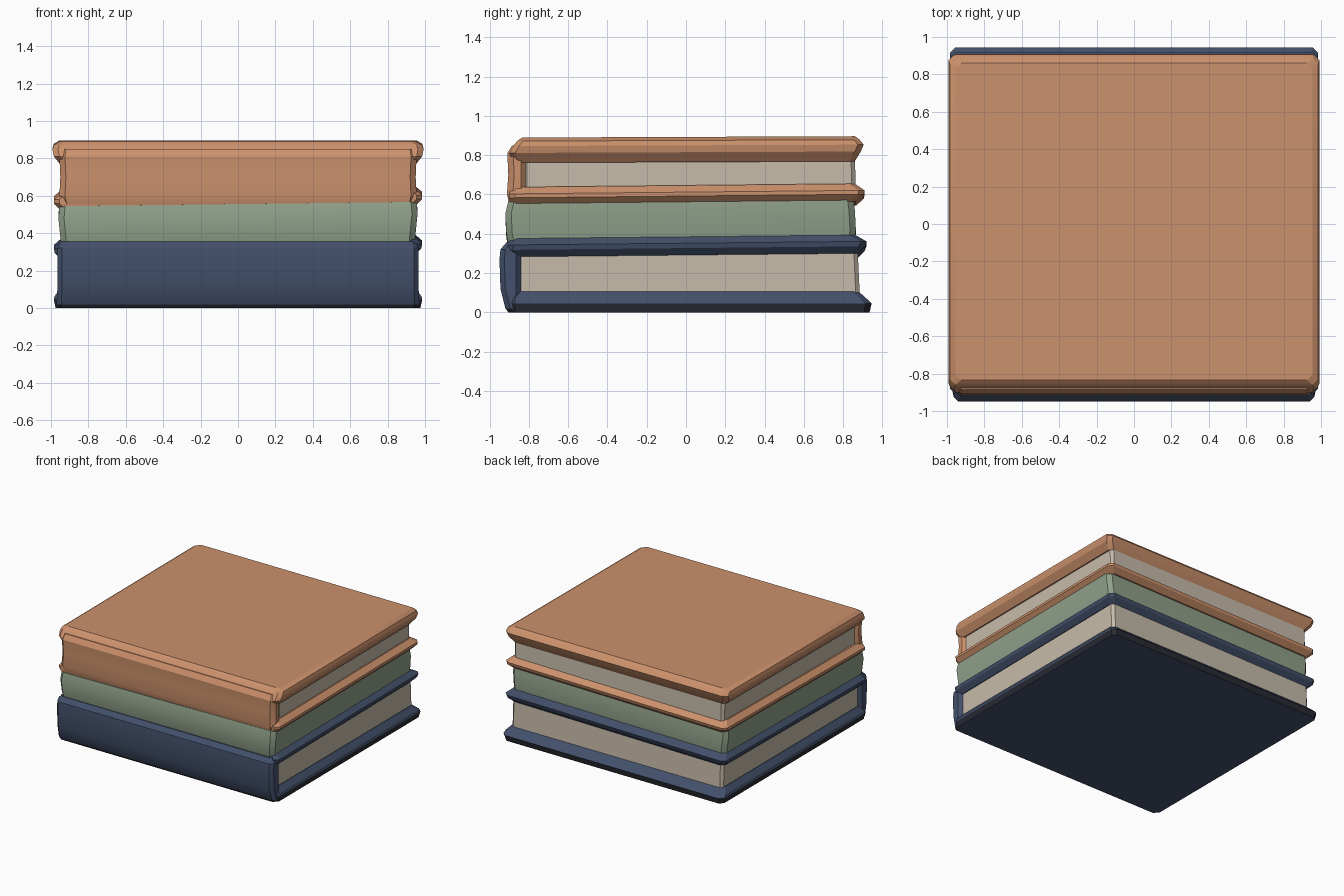
import bpy, bmesh

cube = bpy.data.objects.get("Cube")
if cube:
    bpy.data.objects.remove(cube, do_unlink=True)


def srgb(r, g, b):
    def lin(c):
        c /= 255
        return c / 12.92 if c <= 0.04045 else ((c + 0.055) / 1.055) ** 2.4
    return (lin(r), lin(g), lin(b), 1)


def material(name, color):
    m = bpy.data.materials.new(name)
    m.use_nodes = True
    m.diffuse_color = color
    bsdf = next(n for n in m.node_tree.nodes if n.type == 'BSDF_PRINCIPLED')
    bsdf.inputs["Base Color"].default_value = color
    bsdf.inputs["Roughness"].default_value = 0.8
    return m


orange = material("terracotta orange", srgb(204, 145, 108))
green = material("sage green", srgb(144, 160, 138))
navy = material("navy blue", srgb(67, 80, 107))
dark = material("dark ink", srgb(42, 43, 52))
cream = material("page cream", srgb(198, 187, 170))


def loft(name, mat, rings, corner=0.03, tilt=(0, 0), rim=None):
    """Stack chamfered rectangles (z, half width, y front, y back) into a solid.
    tilt is the slope in x and y; rim colours the lowest band."""
    bm = bmesh.new()
    loops = []
    for z, hx, y0, y1 in rings:
        c = corner
        outline = [(-hx + c, y0), (hx - c, y0), (hx, y0 + c), (hx, y1 - c),
                   (hx - c, y1), (-hx + c, y1), (-hx, y1 - c), (-hx, y0 + c)]
        loops.append([bm.verts.new((x, y, z + tilt[0] * x + tilt[1] * y))
                      for x, y in outline])
    bm.faces.new(loops[0][::-1])
    bm.faces.new(loops[-1])
    for i, (a, b) in enumerate(zip(loops, loops[1:])):
        for k in range(8):
            n = (k + 1) % 8
            f = bm.faces.new((a[k], a[n], b[n], b[k]))
            f.material_index = 1 if rim and i == 0 else 0
    bmesh.ops.recalc_face_normals(bm, faces=bm.faces)
    me = bpy.data.meshes.new(name)
    bm.to_mesh(me)
    bm.free()
    me.materials.append(mat)
    if rim:
        me.materials.append(rim)
    ob = bpy.data.objects.new(name, me)
    bpy.context.collection.objects.link(ob)
    bpy.ops.object.select_all(action='DESELECT')
    ob.select_set(True)
    bpy.context.view_layer.objects.active = ob
    bpy.ops.object.shade_smooth_by_angle(angle=0.4)
    return ob


lean = (0.012, 0.01)   # books above the base rise slightly to the right and back

# Bottom book: boards, pages and rounded spine
loft("navy_bottom_board", navy, [
    (0, 0.975, -0.90, 0.935), (0.045, 0.985, -0.90, 0.945),
    (0.065, 0.98, -0.90, 0.925), (0.105, 0.945, -0.90, 0.88)], rim=dark)
loft("navy_pages", cream, [
    (0.09, 0.94, -0.86, 0.885), (0.30, 0.94, -0.86, 0.875)], 0.02)
loft("navy_top_board", navy, [
    (0.28, 0.945, -0.90, 0.875), (0.315, 0.98, -0.91, 0.91),
    (0.34, 0.985, -0.91, 0.92), (0.375, 0.945, -0.89, 0.86)], tilt=lean)
loft("navy_spine", navy, [
    (0, 0.965, -0.905, -0.84), (0.02, 0.97, -0.92, -0.84),
    (0.12, 0.965, -0.945, -0.84), (0.27, 0.965, -0.95, -0.84),
    (0.32, 0.965, -0.945, -0.84), (0.355, 0.95, -0.915, -0.84)],
    0.025, rim=dark)

# Middle book: one solid closed block
loft("green_book", green, [
    (0.35, 0.945, -0.905, 0.86), (0.40, 0.95, -0.915, 0.865),
    (0.50, 0.96, -0.92, 0.86), (0.565, 0.955, -0.905, 0.85)], 0.03, lean)

# Top book: boards, pages and spine
loft("orange_bottom_board", orange, [
    (0.545, 0.95, -0.895, 0.865), (0.58, 0.985, -0.90, 0.905),
    (0.60, 0.985, -0.90, 0.91), (0.635, 0.945, -0.89, 0.86)], tilt=lean)
loft("orange_pages", cream, [
    (0.62, 0.935, -0.83, 0.865), (0.79, 0.935, -0.83, 0.86)], 0.02)
loft("orange_top_board", orange, [
    (0.765, 0.945, -0.88, 0.86), (0.815, 0.985, -0.90, 0.89),
    (0.85, 0.992, -0.88, 0.905), (0.875, 0.985, -0.86, 0.885),
    (0.893, 0.955, -0.835, 0.86)], tilt=(0, 0.004))
loft("orange_spine", orange, [
    (0.555, 0.945, -0.90, -0.81), (0.60, 0.955, -0.912, -0.81),
    (0.70, 0.95, -0.905, -0.81), (0.81, 0.955, -0.91, -0.81),
    (0.85, 0.95, -0.885, -0.81)], 0.03)
